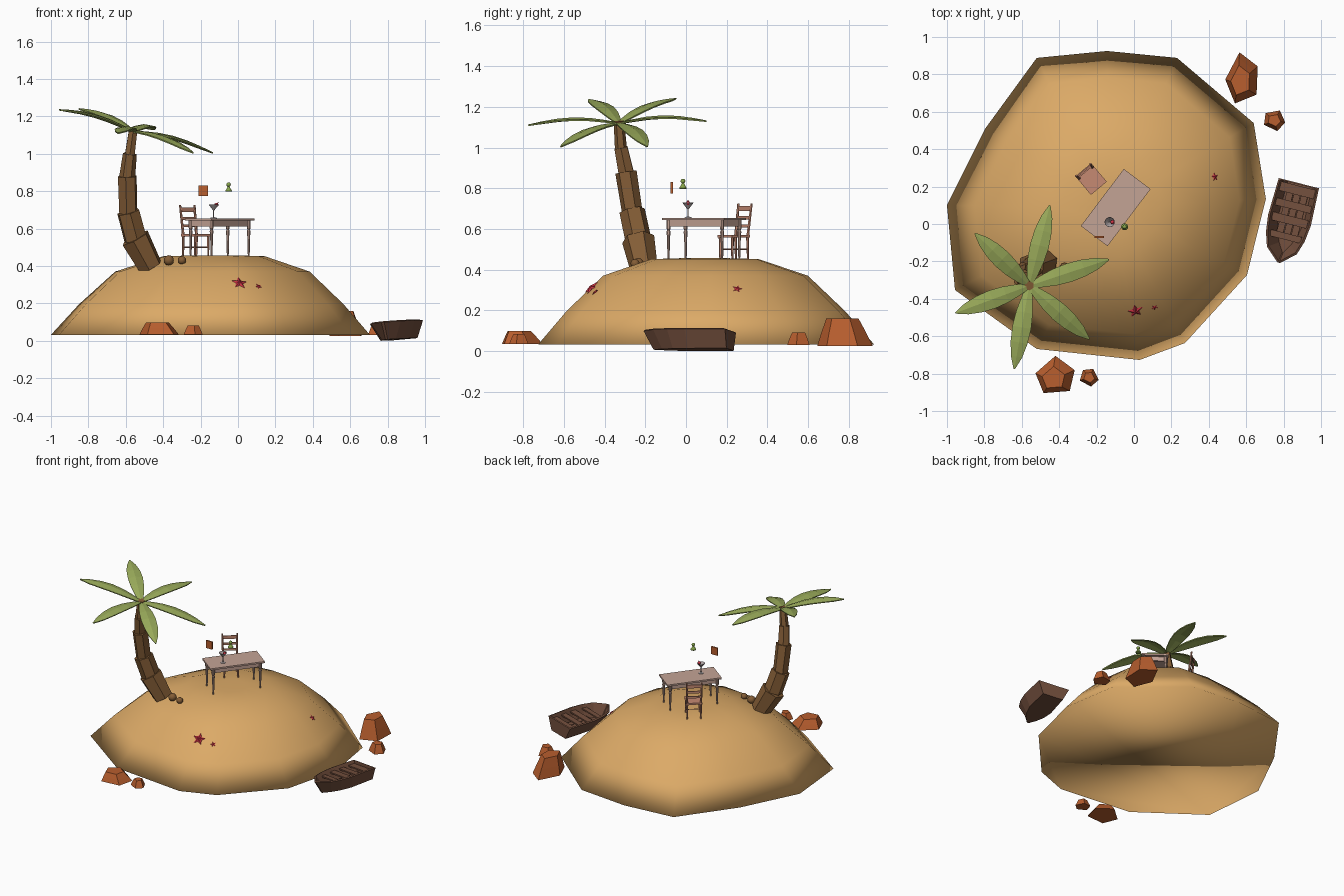
import bpy, bmesh, math
from mathutils import Vector, Matrix
from mathutils.bvhtree import BVHTree

if "Cube" in bpy.data.objects:
    bpy.data.objects.remove(bpy.data.objects["Cube"])


def mat(name, r, g, b):
    m = bpy.data.materials.new(name)
    lin = [((c / 255 + 0.055) / 1.055) ** 2.4 for c in (r, g, b)]
    m.diffuse_color = (*lin, 1)
    m.use_nodes = True
    m.node_tree.nodes["Principled BSDF"].inputs["Base Color"].default_value = m.diffuse_color
    return m


SAND = mat("sand", 220, 170, 103)
RUST = mat("rust_rock", 184, 94, 46)
BARK = mat("bark_brown", 132, 93, 54)
LEAF = mat("leaf_green", 153, 170, 90)
HULL = mat("boat_brown", 115, 79, 61)
TABLE = mat("table_pink_grey", 196, 163, 149)
CHAIR = mat("chair_pink", 198, 138, 114)
RED = mat("starfish_red", 205, 52, 68)
GLASS = mat("glass_grey", 175, 165, 165)
BOTTLE = mat("bottle_green", 135, 165, 75)


def add(name, bm, material, smooth=False, fix=True):
    if fix:
        bmesh.ops.recalc_face_normals(bm, faces=bm.faces)
    for f in bm.faces:
        f.smooth = smooth
    me = bpy.data.meshes.new(name)
    bm.to_mesh(me)
    bm.free()
    me.materials.append(material)
    ob = bpy.data.objects.new(name, me)
    bpy.context.collection.objects.link(ob)
    return ob


def loft(rings, closed=True, caps=(True, True)):
    bm = bmesh.new()
    rs = [[bm.verts.new(p) for p in r] for r in rings]
    n = len(rs[0])
    for a, b in zip(rs, rs[1:]):
        for i in range(n if closed else n - 1):
            j = (i + 1) % n
            bm.faces.new((a[i], a[j], b[j], b[i]))
    if caps[0]:
        bm.faces.new(rs[0][::-1])
    if caps[1]:
        bm.faces.new(rs[-1])
    return bm


def tube(name, p0, p1, prof, sides, material, M=Matrix(), smooth=False, caps=(True, True)):
    """Turned part from p0 to p1; prof = [(fraction along, radius)]."""
    p0, p1 = M @ Vector(p0), M @ Vector(p1)
    q = (p1 - p0).to_track_quat('Z', 'Y')
    rings = [[p0.lerp(p1, t) + q @ Vector((r * math.cos(a), r * math.sin(a), 0))
              for a in (2 * math.pi * (i + .5) / sides for i in range(sides))] for t, r in prof]
    return add(name, loft(rings, caps=caps), material, smooth)


def box(name, loc, size, material, M=Matrix()):
    bm = bmesh.new()
    bmesh.ops.create_cube(bm, size=1, matrix=M @ Matrix.Translation(loc) @ Matrix.Diagonal((*size, 1)))
    return add(name, bm, material)


def ball(name, loc, r, material, smooth=True):
    bm = bmesh.new()
    bmesh.ops.create_icosphere(bm, subdivisions=2, radius=r, matrix=Matrix.Translation(loc))
    return add(name, bm, material, smooth)


def frame(loc, deg):
    return Matrix.Translation(loc) @ Matrix.Rotation(math.radians(deg), 4, 'Z')


# Island: irregular outline shrunk towards the centre at rising heights
outline = [(-.144, .925), (-.52, .888), (-.797, .508), (-1, .10), (-.957, -.353), (-.52, -.668),
           (.03, -.727), (.273, -.636), (.604, -.273), (.705, .134), (.64, .54), (.23, .888)]
C = Vector((-.12, .09))
rings = [[(*C.lerp(Vector(p), f), z) for p in outline]
         for f, z in ((1, .032), (.83, .195), (.61, .37), (.32, .452), (.12, .457))]
bm = loft(rings)
bmesh.ops.recalc_face_normals(bm, faces=bm.faces)
ground = BVHTree.FromBMesh(bm)
add("island", bm, SAND, True)

# Palm trunk: flared segments
path = [Vector(p) for p in ((-.47, -.205, .40), (-.55, -.235, .55), (-.587, -.265, .69),
                            (-.592, -.295, .88), (-.578, -.32, 1.0), (-.56, -.33, 1.13))]
rad = [.072, .07, .055, .046, .032, .022]
for i in range(5):
    tube(f"trunk_segment_{i}", path[i], path[i + 1],
         [(-.04, rad[i] * .93), (1, rad[i + 1] * 1.16)], 6, BARK)

# Palm leaves
crown = Vector((-.56, -.33, 1.12))
tips = [(-.45, .10, 1.13), (-.85, -.05, 1.24), (-.135, -.19, 1.005),
        (-.955, -.476, 1.235), (-.64, -.775, 1.11), (-.24, -.615, 1.005)]
for k, tip in enumerate(tips):
    tip = Vector(tip)
    side = (tip - crown).cross(Vector((0, 0, 1))).normalized()
    rows = []
    for t, w in ((0, .012), (.15, .03), (.32, .044), (.5, .05), (.68, .045), (.85, .03), (1, .003)):
        p = crown.lerp(tip, t) + Vector((0, 0, .03 * math.sin(math.pi * t)))
        droop = Vector((0, 0, -.2 * w))
        rows.append([p - side * w + droop, p, p + side * w + droop])
    ob = add(f"palm_leaf_{k}", loft(rows, False, (False, False)), LEAF)
    md = ob.modifiers.new("thickness", 'SOLIDIFY')
    md.thickness, md.offset = .007, 0

# Coconuts
ball("coconut_large", (-.37, -.235, .43), .028, BARK)
ball("coconut_small", (-.30, -.25, .43), .023, BARK)

# Rocks: irregular five-sided stumps (x, y, radius x, radius y, base, top, turn, top shift)
rocks = [(-.42, -.815, .108, .11, .035, .098, 90, -.01), (-.24, -.82, .053, .05, .035, .083, 200, 0),
         (.58, .775, .092, .145, .025, .16, 100, -.01), (.75, .555, .06, .06, .03, .092, 60, 0)]
for k, (x, y, rx, ry, z0, z1, turn, sh) in enumerate(rocks):
    def ring(s, z, d):
        return [(x + d + s * rx * math.cos(a), y + d + s * ry * math.sin(a), z)
                for a in (math.radians(turn + 72 * i + 9 * (i % 2)) for i in range(5))]
    add(f"rock_{k}", loft([ring(1, z0, 0), ring(.8, z0 + .5 * (z1 - z0), sh / 2), ring(.58, z1, sh)]), RUST)

# Rowing boat: open hull, slightly rolled, with benches
B = frame((.888, .213, .012), -14.2) @ Matrix.Rotation(math.radians(-5), 4, 'Y')
stations = [(0, 0, .107, .07), (-.2, -.19, .113, .075), (-.29, -.27, .102, .06),
            (-.365, -.33, .078, .035), (-.43, -.38, .006, .004)]
secs = [[B @ Vector(p) for p in ((-wt, yt, .09), (-wb, yb, 0), (wb, yb, 0), (wt, yt, .09))]
        for yt, yb, wt, wb in stations]
hull = add("boat_hull", loft(secs, False), HULL)
md = hull.modifiers.new("thickness", 'SOLIDIFY')
md.thickness, md.offset = .012, 0
for k, (y, d, w) in enumerate(((-.035, .05, .19), (-.12, .04, .195), (-.2, .045, .195), (-.29, .035, .17))):
    box(f"boat_bench_{k}", (0, y, .066), (w, d, .01), HULL, B)
for x in (-.04, 0, .04):
    box("boat_floor_plank", (x, -.15, .014), (.036, .28, .01), HULL, B)

# Starfish laid on the sand
for k, (p, r, turn) in enumerate((((.005, -.46, .305), .045, 10), ((.11, -.445, .29), .02, 40),
                                  ((.42, .25, .295), .025, 0))):
    loc, nor, _, _ = ground.find_nearest(Vector(p))
    q = nor.to_track_quat('Z', 'Y')
    bm = bmesh.new()
    star = [bm.verts.new(loc + q @ Vector(((r if i % 2 == 0 else r * .45) * math.cos(a),
            (r if i % 2 == 0 else r * .45) * math.sin(a), .002)))
            for i, a in ((i, math.radians(turn + 36 * i)) for i in range(10))]
    top, low = bm.verts.new(loc + nor * r * .35), bm.verts.new(loc - nor * .004)
    for i in range(10):
        bm.faces.new((star[i], star[(i + 1) % 10], top))
        bm.faces.new((star[(i + 1) % 10], star[i], low))
    add(f"starfish_{k}", bm, RED)

# Table
T = frame((-.098, .088, .45), 53)
box("table_top", (0, 0, .199), (.382, .179, .012), TABLE, T)
for s in (-1, 1):
    box("table_apron_long", (0, s * .07, .178), (.33, .008, .032), TABLE, T)
    box("table_apron_short", (s * .165, 0, .178), (.008, .14, .032), TABLE, T)
    for u in (-1, 1):
        tube("table_leg", (s * .165, u * .07, 0), (s * .165, u * .07, .195),
             [(0, .004), (.1, .006), (.55, .008), (.7, .011), (.74, .007), (.78, .011), (1, .011)], 8, TABLE, T)

# Chair
H = frame((-.225, .235, .45), 40)
box("chair_seat", (0, 0, .115), (.11, .115, .012), CHAIR, H)
for s in (-1, 1):
    tube("chair_front_leg", (s * .046, -.048, 0), (s * .046, -.048, .11), [(0, .005), (1, .008)], 6, CHAIR, H)
    tube("chair_back_leg", (s * .046, .052, 0), (s * .046, .05, .11), [(0, .005), (1, .008)], 6, CHAIR, H)
    tube("chair_back_post", (s * .046, .05, .11), (s * .05, .072, .275), [(0, .008), (1, .006)], 6, CHAIR, H)
    tube("chair_stretcher", (s * .046, -.048, .05), (s * .046, .05, .05), [(0, .003), (1, .003)], 6, CHAIR, H)
for y, z, h in ((.057, .165, .014), (.063, .205, .016), (.069, .25, .024)):
    box("chair_back_slat", (0, y, z), (.09, .006, h), CHAIR, H)
tube("chair_cross_stretcher", (-.046, 0, .05), (.046, 0, .05), [(0, .003), (1, .003)], 6, CHAIR, H)

# Cocktail glass with a cherry
tube("cocktail_glass", (-.13, .01, .655), (-.13, .01, .73),
     [(0, .017), (.04, .016), (.08, .003), (.55, .003), (.97, .027), (1, .026), (.62, .004)], 16, GLASS)
ball("cherry", (-.115, .01, .727), .011, RED)
tube("cherry_stick", (-.125, .01, .705), (-.105, .01, .742), [(0, .002), (1, .002)], 6, RED)

# Floating square plate and small green bottle above the table
box("floating_plate", (-.185, -.07, .803), (.05, .01, .056), RUST, Matrix())
tube("green_bottle", (-.05, -.015, .797), (-.05, -.015, .835),
     [(0, .018), (.12, .019), (.35, .013), (.7, .006), (1, .005)], 12, BOTTLE)
ball("bottle_stopper", (-.05, -.015, .835), .012, BOTTLE)
